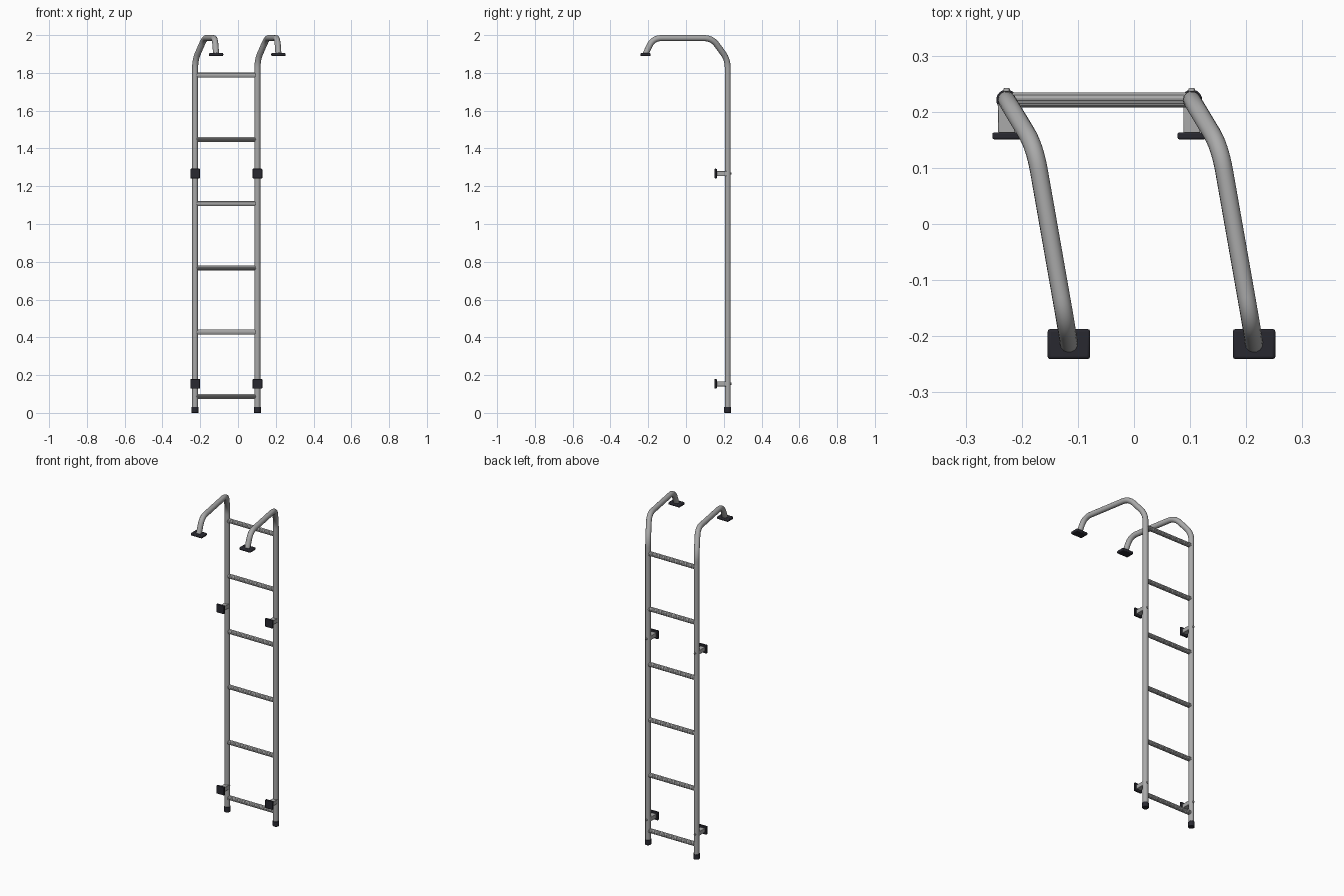
import bpy, bmesh, math
from mathutils import Vector, Matrix

if "Cube" in bpy.data.objects:
    bpy.data.objects.remove(bpy.data.objects["Cube"])


def material(name, rgb, metallic=0.0):
    m = bpy.data.materials.new(name)
    m.use_nodes = True
    m.diffuse_color = (*rgb, 1)
    m.node_tree.nodes["Principled BSDF"].inputs["Base Color"].default_value = (*rgb, 1)
    return m


METAL = material("brushed aluminium", (0.40, 0.40, 0.40))
RUBBER = material("black rubber", (0.022, 0.022, 0.03))


def finish(obj, mat, bevel=0.0):
    obj.data.materials.clear()
    obj.data.materials.append(mat)
    if bevel:
        mod = obj.modifiers.new("rounded edges", "BEVEL")
        mod.width, mod.segments, mod.limit_method = bevel, 2, "ANGLE"
    bpy.ops.object.select_all(action="DESELECT")
    obj.select_set(True)
    bpy.context.view_layer.objects.active = obj
    bpy.ops.object.shade_smooth_by_angle(angle=math.radians(35))
    return obj


def from_bmesh(name, bm, mat, bevel=0.0):
    mesh = bpy.data.meshes.new(name)
    bm.to_mesh(mesh)
    bm.free()
    obj = bpy.data.objects.new(name, mesh)
    bpy.context.collection.objects.link(obj)
    return finish(obj, mat, bevel)


def box(name, centre, size, mat, bevel=0.0):
    bm = bmesh.new()
    bmesh.ops.create_cube(bm, size=1)
    bmesh.ops.scale(bm, vec=size, verts=bm.verts)
    bmesh.ops.translate(bm, vec=centre, verts=bm.verts)
    return from_bmesh(name, bm, mat, bevel)


def cylinder(name, centre, radius, depth, axis, mat, bevel=0.0, sides=24):
    bm = bmesh.new()
    turn = Vector((0, 0, 1)).rotation_difference(Vector(axis)).to_matrix().to_4x4()
    bmesh.ops.create_cone(bm, cap_ends=True, segments=sides, radius1=radius,
                          radius2=radius, depth=depth,
                          matrix=Matrix.Translation(centre) @ turn)
    return from_bmesh(name, bm, mat, bevel)


def rounded_path(corners, cut, steps=8):
    """Replace each inner corner with a smooth quadratic bend."""
    pts = [corners[0]]
    for a, b, c in zip(corners, corners[1:], corners[2:]):
        p = b + (a - b).normalized() * cut
        q = b + (c - b).normalized() * cut
        for i in range(steps + 1):
            t = i / steps
            pts.append(p * (1 - t) ** 2 + b * 2 * t * (1 - t) + q * t * t)
    return pts + [corners[-1]]


def tube(name, pts, radius, mat):
    curve = bpy.data.curves.new(name, "CURVE")
    curve.dimensions = "3D"
    curve.bevel_depth, curve.bevel_resolution = radius, 5
    curve.use_fill_caps = True
    spline = curve.splines.new("POLY")
    spline.points.add(len(pts) - 1)
    for point, p in zip(spline.points, pts):
        point.co = (*p, 1)
    obj = bpy.data.objects.new(name, curve)
    bpy.context.collection.objects.link(obj)
    bpy.ops.object.select_all(action="DESELECT")
    obj.select_set(True)
    bpy.context.view_layer.objects.active = obj
    bpy.ops.object.convert(target="MESH")
    return finish(bpy.context.object, mat)


def ribbed_bar(name, x0, x1, y, z, radius, mat, ribs=16):
    """Bar along x with shallow lengthwise grip grooves."""
    bm = bmesh.new()
    ring = []
    for i in range(ribs * 4):
        r = radius if i % 4 < 2 else radius * 0.93
        a = math.tau * i / (ribs * 4)
        ring.append(bm.verts.new((x0, y + r * math.cos(a), z + r * math.sin(a))))
    face = bm.faces.new(ring)
    out = bmesh.ops.extrude_face_region(bm, geom=[face])["geom"]
    bmesh.ops.translate(bm, vec=(x1 - x0, 0, 0),
                        verts=[v for v in out if isinstance(v, bmesh.types.BMVert)])
    bmesh.ops.recalc_face_normals(bm, faces=bm.faces)
    return from_bmesh(name, bm, mat)


RAIL_Y, RAIL_R = 0.221, 0.016
RAILS = {"right": -0.227, "left": 0.103}

for side, x in RAILS.items():
    # Rail with hooked top
    corners = [Vector(p) for p in ((x, RAIL_Y, 0.01), (x, RAIL_Y, 1.87),
                                   (x + 0.050, 0.138, 1.984),
                                   (x + 0.105, -0.175, 1.984),
                                   (x + 0.111, -0.214, 1.90))]
    tube(side + "_rail", rounded_path(corners, 0.045), RAIL_R, METAL)

    # Rubber end cap and hook foot
    cylinder(side + "_end_cap", (x, RAIL_Y, 0.016), 0.0185, 0.032, (0, 0, 1), RUBBER, 0.002)
    box(side + "_hook_foot", (x + 0.111, -0.214, 1.897), (0.076, 0.054, 0.016), RUBBER, 0.005)

    # Wall stand-offs: pad, spacer and bolt
    for level, z in (("lower", 0.154), ("upper", 1.267)):
        part = f"{side}_{level}_"
        box(part + "wall_pad", (x, 0.157, z), (0.051, 0.012, 0.051), RUBBER, 0.003)
        box(part + "spacer", (x, 0.189, z), (0.030, 0.054, 0.026), METAL, 0.002)
        cylinder(part + "bolt_head", (x, 0.238, z), 0.006, 0.008, (0, 1, 0), METAL, 0.002, 12)

# Rungs
for i in range(6):
    ribbed_bar(f"rung_{i + 1}", RAILS["right"] + 0.008, RAILS["left"] - 0.008,
               RAIL_Y, 0.087 + 0.3402 * i, 0.0135, METAL)
